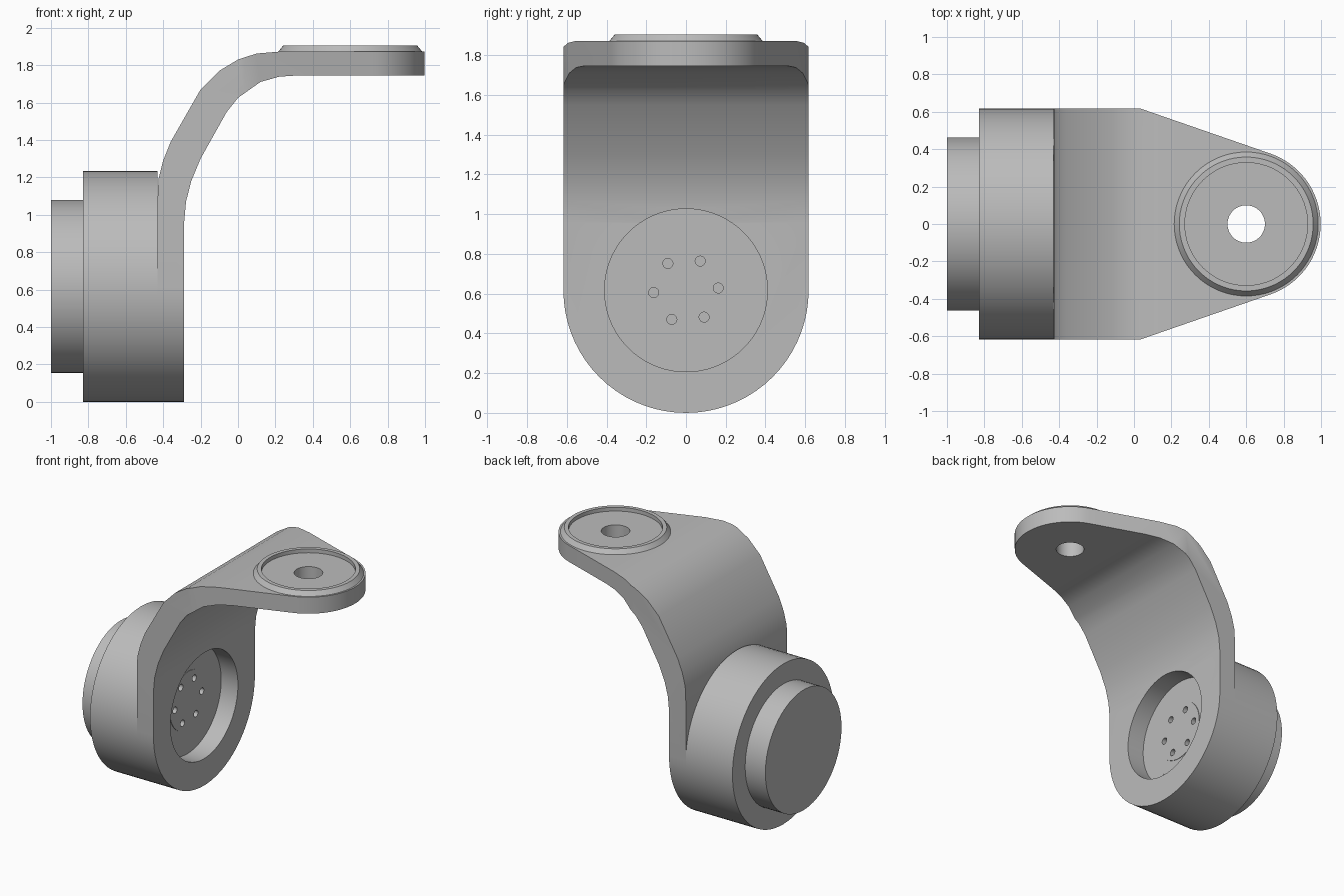
import bpy, bmesh, math
from mathutils import Matrix, Vector

if "Cube" in bpy.data.objects:
    bpy.data.objects.remove(bpy.data.objects["Cube"], do_unlink=True)

grey = bpy.data.materials.new("machined grey")
grey.use_nodes = True
grey.diffuse_color = (0.5, 0.5, 0.5, 1)
grey.node_tree.nodes["Principled BSDF"].inputs["Base Color"].default_value = (0.5, 0.5, 0.5, 1)

SEGS = 72
AXIS_Z = 0.617      # height of the drive axis
R = 0.617           # housing radius
PAD_X = 0.6         # centre of the mounting pad
FACE_X = -0.43      # plane where bracket meets housing


def finish(name, bm):
    bmesh.ops.remove_doubles(bm, verts=bm.verts, dist=1e-5)
    bmesh.ops.recalc_face_normals(bm, faces=bm.faces)
    mesh = bpy.data.meshes.new(name)
    bm.to_mesh(mesh)
    bm.free()
    mesh.materials.append(grey)
    obj = bpy.data.objects.new(name, mesh)
    bpy.context.collection.objects.link(obj)
    return obj


def prism(name, points, direction):
    """Extrude a closed outline along a direction."""
    bm = bmesh.new()
    face = bm.faces.new([bm.verts.new(p) for p in points])
    new = bmesh.ops.extrude_face_region(bm, geom=[face])["geom"]
    verts = [g for g in new if isinstance(g, bmesh.types.BMVert)]
    bmesh.ops.translate(bm, verts=verts, vec=direction)
    return finish(name, bm)


def lathe(name, profile, matrix, closed=False):
    """Spin (radius, height) points around local z, then place them."""
    bm = bmesh.new()
    vs = [bm.verts.new((r, 0, h)) for r, h in profile]
    pairs = list(zip(vs, vs[1:])) + ([(vs[-1], vs[0])] if closed else [])
    edges = [bm.edges.new(p) for p in pairs]
    bmesh.ops.spin(bm, geom=vs + edges, cent=(0, 0, 0), axis=(0, 0, 1),
                   angle=math.tau, steps=SEGS, use_duplicate=False)
    bmesh.ops.transform(bm, matrix=matrix, verts=bm.verts)
    return finish(name, bm)


def combine(obj, cutter, operation):
    mod = obj.modifiers.new("cut", 'BOOLEAN')
    mod.operation, mod.object, mod.solver = operation, cutter, 'EXACT'
    bpy.context.view_layer.objects.active = obj
    bpy.ops.object.modifier_apply(modifier=mod.name)
    bpy.data.objects.remove(cutter, do_unlink=True)


def smooth(obj, angle=30):
    bpy.ops.object.select_all(action='DESELECT')
    obj.select_set(True)
    bpy.context.view_layer.objects.active = obj
    bpy.ops.object.shade_smooth_by_angle(angle=math.radians(angle))


def arc(cx, cy, r, start, end, n):
    return [(cx + r * math.cos(math.radians(start + (end - start) * i / n)),
             cy + r * math.sin(math.radians(start + (end - start) * i / n)))
            for i in range(n + 1)]


# local z of the lathe points along world x, on the drive axis
along_x = Matrix.Translation((0, 0, AXIS_Z)) @ Matrix.Rotation(math.pi / 2, 4, 'Y')
pad_at = Matrix.Translation((PAD_X, 0, 0))

# Bent bracket: side profile, trimmed by front and top outlines
outer = [(FACE_X, 0), (FACE_X, 1.08), (-0.425, 1.19), (-0.4, 1.29), (-0.36, 1.39),
         (-0.2, 1.67), (-0.1, 1.77), (0, 1.83), (0.1, 1.862), (0.22, 1.872), (1.05, 1.872)]
inner = [(1.05, 1.745), (0.32, 1.745), (0.22, 1.738), (0.12, 1.71), (0, 1.625),
         (-0.06, 1.55), (-0.2, 1.3), (-0.25, 1.18), (-0.278, 1.07), (-0.288, 0.96), (-0.288, 0)]
bracket = prism("bent_bracket", [(x, -0.7, z) for x, z in outer + inner], (0, 1.4, 0))

front = arc(0, AXIS_Z, R, 180, 360, 36) + [(R, 2.2), (-R, 2.2)]
combine(bracket, prism("front_outline", [(-1, y, z) for y, z in front], (2.5, 0, 0)), 'INTERSECT')

tip = arc(PAD_X, 0, 0.398, -71, 71, 30)
top = [(-0.8, -0.7), (-0.8, 0.7), (0.035, 0.7), (0.035, R)] + tip[::-1] + [(0.035, -R), (0.035, -0.7)]
combine(bracket, prism("top_outline", [(x, y, -0.5) for x, y in top], (0, 0, 3)), 'INTERSECT')

combine(bracket, lathe("recess_cutter", [(0, -0.6), (0.41, -0.6), (0.41, 0), (0, 0)], along_x), 'DIFFERENCE')
combine(bracket, lathe("bore_cutter", [(0, 1.5), (0.1, 1.5), (0.1, 2.1), (0, 2.1)], pad_at), 'DIFFERENCE')
smooth(bracket)

# Motor housing with rear cap and stepped output face
housing = lathe("motor_housing", [(0, -1), (0.463, -1), (0.463, -0.828), (R, -0.828), (R, FACE_X),
                                  (0.33, FACE_X), (0.33, FACE_X + 0.004), (0.225, FACE_X + 0.004),
                                  (0.225, FACE_X + 0.008), (0, FACE_X + 0.008)], along_x)

# Six bolt holes in the output face
for i in range(6):
    a = math.radians(4 + 60 * i)
    spot = Matrix.Translation((0, 0.163 * math.cos(a), 0.163 * math.sin(a)))
    combine(housing, lathe("bolt_cutter", [(0, -0.48), (0.025, -0.48), (0.025, -0.3), (0, -0.3)],
                           spot @ along_x), 'DIFFERENCE')
smooth(housing)

# Chamfered mounting pad with raised rim
pad = lathe("mounting_pad", [(0.1, 1.85), (0.1, 1.876), (0.328, 1.876), (0.328, 1.905),
                             (0.358, 1.905), (0.385, 1.872), (0.385, 1.85)], pad_at, closed=True)
smooth(pad)
